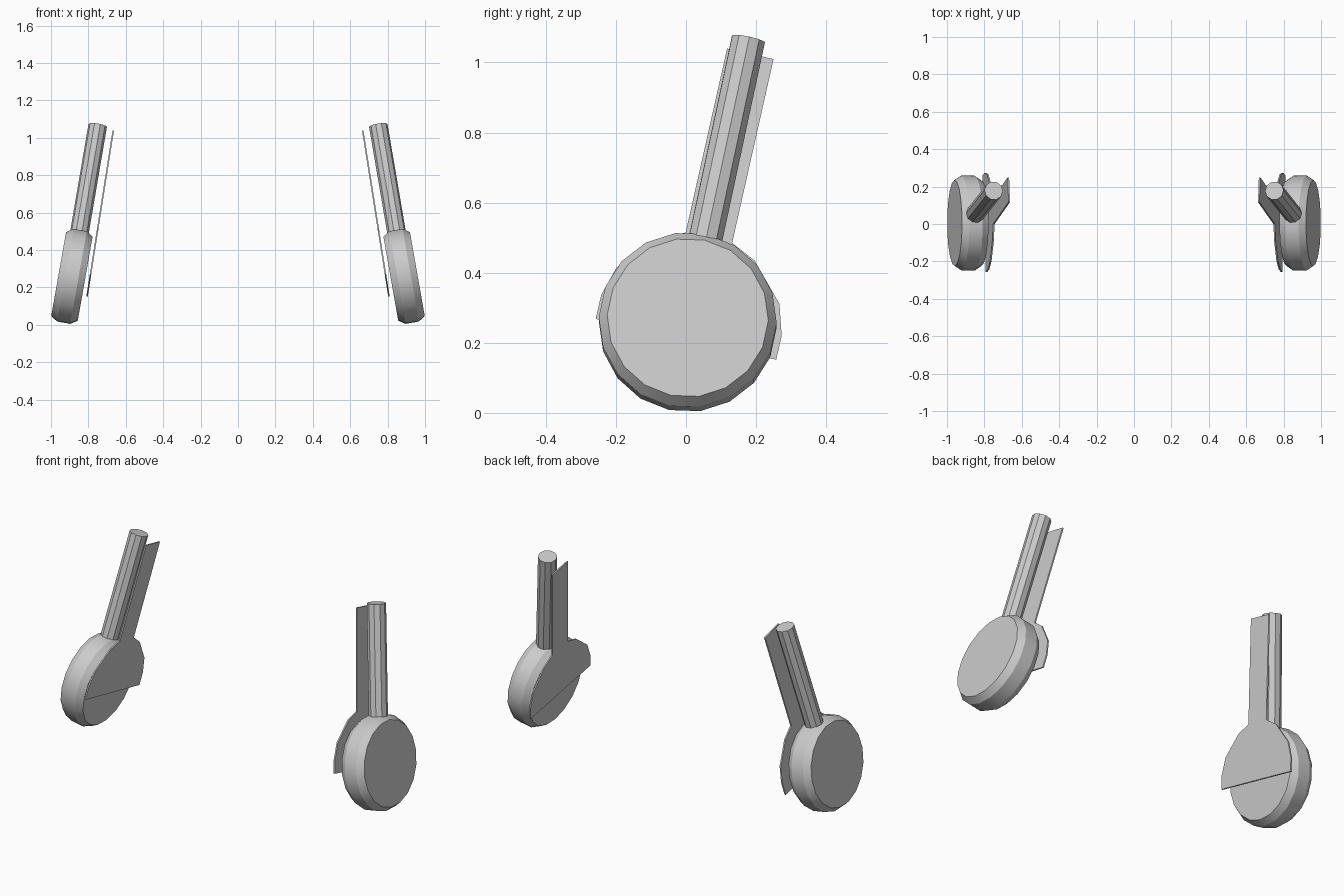
import bpy, bmesh, math
from mathutils import Vector, Matrix

if "Cube" in bpy.data.objects:
    bpy.data.objects.remove(bpy.data.objects["Cube"])

TILT = math.radians(10)
HUB = Vector((0.888, 0.005, 0.259))
STRUT_TOP = Vector((0.75, 0.178, 1.066))


def finish(name, bm, smooth=False):
    """Make the object from bm and mirror it to the other side."""
    bmesh.ops.recalc_face_normals(bm, faces=bm.faces)
    mesh = bpy.data.meshes.new(name)
    bm.to_mesh(mesh)
    bm.free()
    ob = bpy.data.objects.new(name, mesh)
    bpy.context.collection.objects.link(ob)
    ob.modifiers.new("Mirror", 'MIRROR').use_axis[0] = True
    bpy.context.view_layer.objects.active = ob
    ob.select_set(True)
    if smooth:
        bpy.ops.object.shade_smooth_by_angle(angle=math.radians(25))
    ob.select_set(False)
    return ob


def lathe(profile, sides, matrix, phase=0.0):
    """Solid of revolution about local z from (radius, height) rings."""
    bm = bmesh.new()
    rings = []
    for r, h in profile:
        rings.append([bm.verts.new(matrix @ Vector((
            r * math.cos(phase + 2 * math.pi * i / sides),
            r * math.sin(phase + 2 * math.pi * i / sides), h)))
            for i in range(sides)])
    for a, b in zip(rings, rings[1:]):
        for i in range(sides):
            j = (i + 1) % sides
            bm.faces.new((a[i], a[j], b[j], b[i]))
    bm.faces.new(rings[0][::-1])
    bm.faces.new(rings[-1])
    return bm


# Wheel: bevelled disc leaning outward at the bottom
axis = Vector((math.cos(TILT), 0, math.sin(TILT)))
up = Vector((-math.sin(TILT), 0, math.cos(TILT)))
frame = Matrix((Vector((0, 1, 0)), up, axis)).transposed().to_4x4()
wheel = lathe([(0.23, -0.072), (0.254, -0.036), (0.254, 0.036), (0.23, 0.072)],
              18, Matrix.Translation(HUB) @ frame, math.radians(78))
finish("wheel", wheel, smooth=True)

# Strut: leaning post from the hub to the top
d = STRUT_TOP - HUB
post = Matrix.Translation(HUB) @ d.to_track_quat('Z', 'Y').to_matrix().to_4x4()
finish("strut", lathe([(0.05, 0), (0.05, d.length)], 10, post))

# Door: thin inner plate, half disc below and a narrow neck above
half = [(0.264, 0), (0.264, 0.07), (0.238, 0.157), (0.142, 0.262),
        (0.068, 0.297), (0.068, 0.835)]
outline = half + [(-u, v) for u, v in reversed(half)]
lean = math.radians(12.7)
bm = bmesh.new()
ring = []
for u, v in outline:
    y = u * math.cos(lean) + v * math.sin(lean)
    z = 0.21 - u * math.sin(lean) + v * math.cos(lean)
    x = 0.827 - 0.158 * z
    ring.append(bm.verts.new((x, y, z)))
face = bm.faces.new(ring)
extruded = bmesh.ops.extrude_face_region(bm, geom=[face], use_keep_orig=True)
moved = [g for g in extruded["geom"] if isinstance(g, bmesh.types.BMVert)]
bmesh.ops.translate(bm, verts=moved, vec=(0.008, 0, 0))
finish("gear_door", bm)
